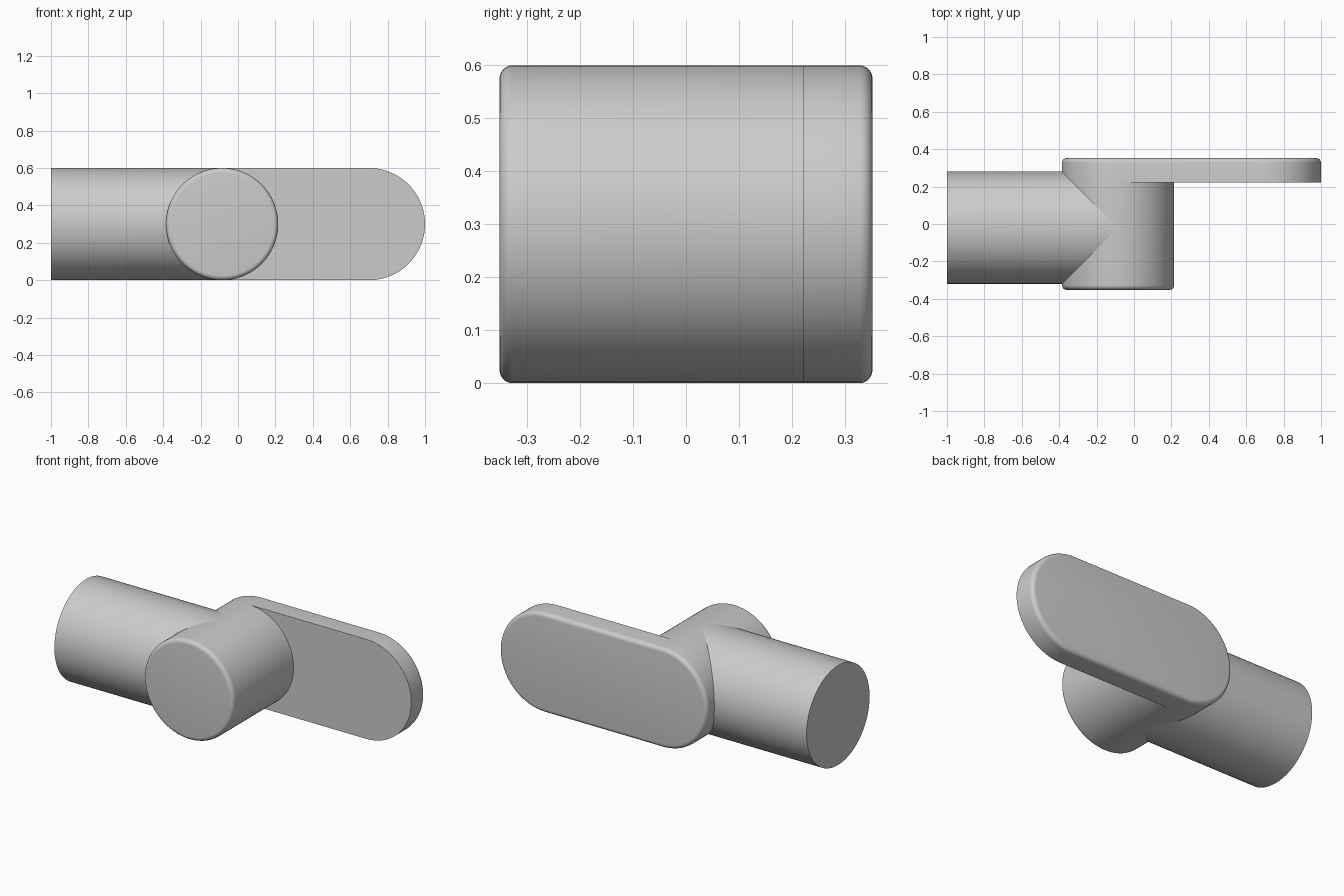
import bpy, bmesh
from math import sin, cos, pi

if "Cube" in bpy.data.objects:
    bpy.data.objects.remove(bpy.data.objects["Cube"])

R, ZC = 0.3, 0.3          # shared radius and axis height
HUB_X, ARM_Y = -0.085, -0.02
PLATE_END = 1.0 - R
Y0, Y1, Y2 = -0.352, 0.222, 0.352
FILLET, SEG = 0.025, 96


def outline(x0, x1, r):
    """Circle (x0 == x1) or stadium outline in the XZ plane."""
    pts = []
    for i in range(SEG):
        a = -pi / 2 + 2 * pi * i / SEG
        if x0 != x1 and i in (0, SEG // 2):
            pair = (x0, x1) if i == 0 else (x1, x0)
            pts += [(x + r * cos(a), ZC + r * sin(a)) for x in pair]
        else:
            pts.append(((x1 if i < SEG // 2 else x0) + r * cos(a), ZC + r * sin(a)))
    return pts


def build(name, rings, caps=True):
    """Skin a list of equal-length vertex rings and cap the ends."""
    bm = bmesh.new()
    loops = [[bm.verts.new(p) for p in ring] for ring in rings]
    n = len(loops[0])
    for a, b in zip(loops, loops[1:]):
        for i in range(n):
            j = (i + 1) % n
            bm.faces.new((a[i], a[j], b[j], b[i]))
    bm.faces.new(loops[0])
    if caps:
        bm.faces.new(loops[-1])
    else:  # mitred end: two flat halves
        h = n // 2
        bm.faces.new(loops[-1][:h + 1])
        bm.faces.new(loops[-1][h:] + [loops[-1][0]])
    bmesh.ops.recalc_face_normals(bm, faces=bm.faces)
    me = bpy.data.meshes.new(name)
    bm.to_mesh(me)
    bm.free()
    ob = bpy.data.objects.new(name, me)
    bpy.context.collection.objects.link(ob)
    bpy.ops.object.select_all(action='DESELECT')
    ob.select_set(True)
    bpy.context.view_layer.objects.active = ob
    bpy.ops.object.shade_smooth_by_angle(angle=pi / 6)


def rounded_prism(name, x0, x1, y_flat, y_round):
    """Prism along Y, sharp at y_flat and filleted at y_round."""
    s = 1 if y_round > y_flat else -1
    levels = [(R, y_flat)]
    for k in range(7):
        a = pi / 2 * k / 6
        levels.append((R - FILLET * (1 - cos(a)), y_round - s * FILLET * (1 - sin(a))))
    build(name, [[(x, y, z) for x, z in outline(x0, x1, r)] for r, y in levels])


# Cross hub and long rounded plate behind it
rounded_prism("hub", HUB_X, HUB_X, Y1, Y0)
rounded_prism("plate", HUB_X, PLATE_END, Y1, Y2)

# Side arm, its inner end mitred onto the hub surface
circle = [(R * sin(2 * pi * i / SEG), R * cos(2 * pi * i / SEG)) for i in range(SEG)]
build("arm", [[(-1.0, ARM_Y + u, ZC + v) for u, v in circle],
              [(HUB_X - abs(u), ARM_Y + u, ZC + v) for u, v in circle]], caps=False)
